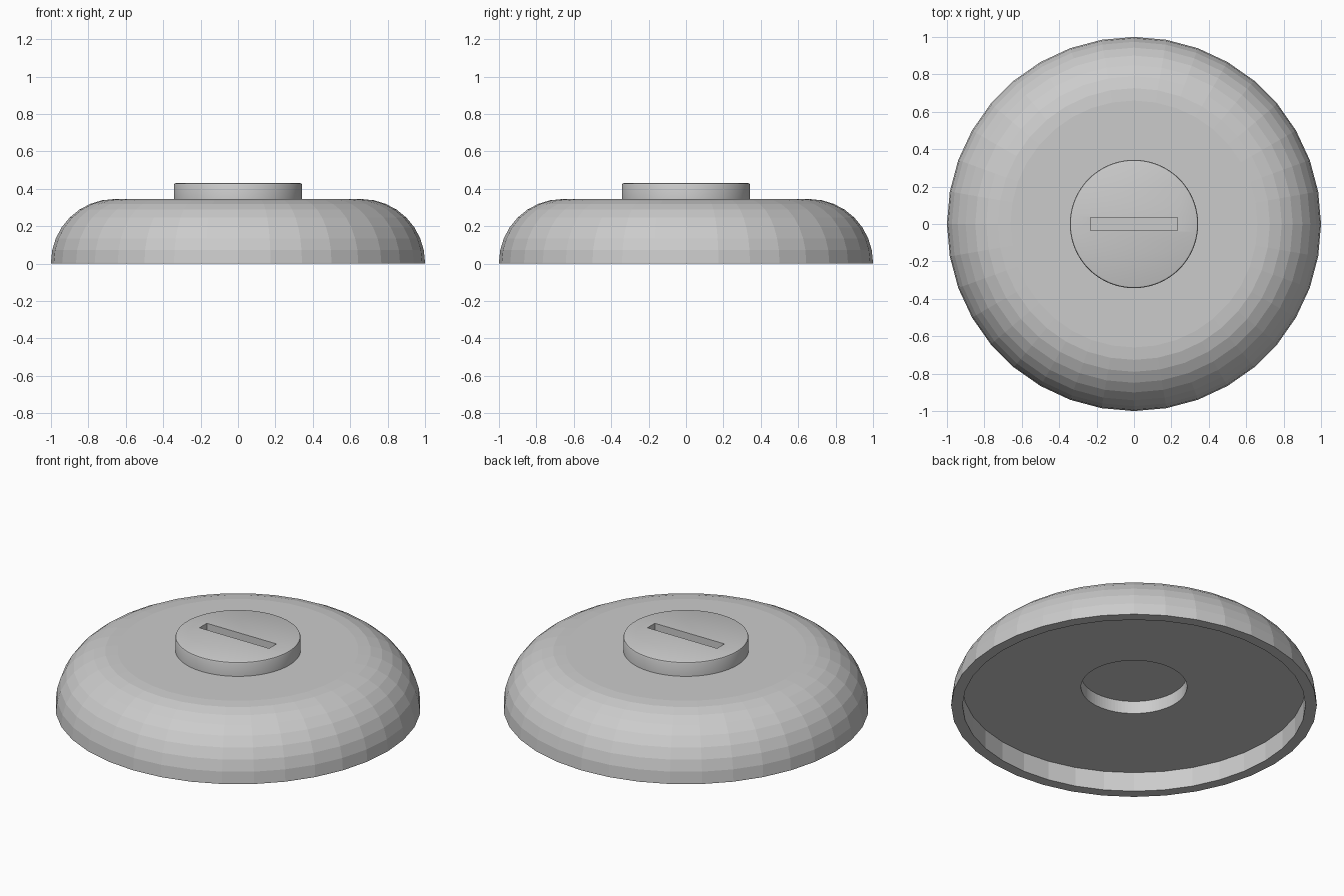
import bpy
import bmesh
from math import sin, cos, pi, radians

if "Cube" in bpy.data.objects:
    bpy.data.objects.remove(bpy.data.objects["Cube"])


def lathe(name, profile, sides, smooth=False):
    """Closed solid of revolution; profile ends are capped with flat discs."""
    bm = bmesh.new()
    rings = [[bm.verts.new((r * cos(2 * pi * i / sides), r * sin(2 * pi * i / sides), z))
              for i in range(sides)] for r, z in profile]
    for a, b in zip(rings, rings[1:]):
        for i in range(sides):
            j = (i + 1) % sides
            bm.faces.new((a[i], a[j], b[j], b[i]))
    bm.faces.new(rings[0])
    bm.faces.new(rings[-1])
    bmesh.ops.recalc_face_normals(bm, faces=bm.faces[:])
    mesh = bpy.data.meshes.new(name)
    bm.to_mesh(mesh)
    bm.free()
    obj = bpy.data.objects.new(name, mesh)
    bpy.context.collection.objects.link(obj)
    if smooth:
        bpy.ops.object.select_all(action='DESELECT')
        obj.select_set(True)
        bpy.context.view_layer.objects.active = obj
        bpy.ops.object.shade_smooth_by_angle(angle=radians(30))
    return obj


def cut(target, cutter):
    cutter.hide_render = True
    cutter.hide_set(True)
    cutter.display_type = 'WIRE'
    mod = target.modifiers.new("cut_" + cutter.name, 'BOOLEAN')
    mod.operation = 'DIFFERENCE'
    mod.solver = 'EXACT'
    mod.object = cutter


# Domed body: underside recess, rim, then a rounded shoulder up to the flat top
TOP, ROUND, STEPS = 0.345, 0.34, 8
shoulder = [(1 - ROUND + ROUND * cos(pi / 2 * k / STEPS),
             TOP - ROUND + ROUND * sin(pi / 2 * k / STEPS)) for k in range(STEPS + 1)]
body = lathe("domed_body", [(0.938, 0.117), (0.938, 0.0), (1.0, 0.0)] + shoulder, 36)

# Round socket in the underside
cut(body, lathe("socket_cutter", [(0.29, 0.05), (0.29, 0.193)], 96))

# Raised cap with a slightly broken edge
cap = lathe("slotted_cap",
            [(0.343, TOP - 0.005), (0.343, 0.42), (0.340, 0.427), (0.333, 0.43)], 96, smooth=True)

# Straight slot across the cap
bpy.ops.mesh.primitive_cube_add(size=1, location=(0, 0, 0.41))
slot = bpy.context.object
slot.name = "slot_cutter"
slot.scale = (0.465, 0.07, 0.12)
cut(cap, slot)
